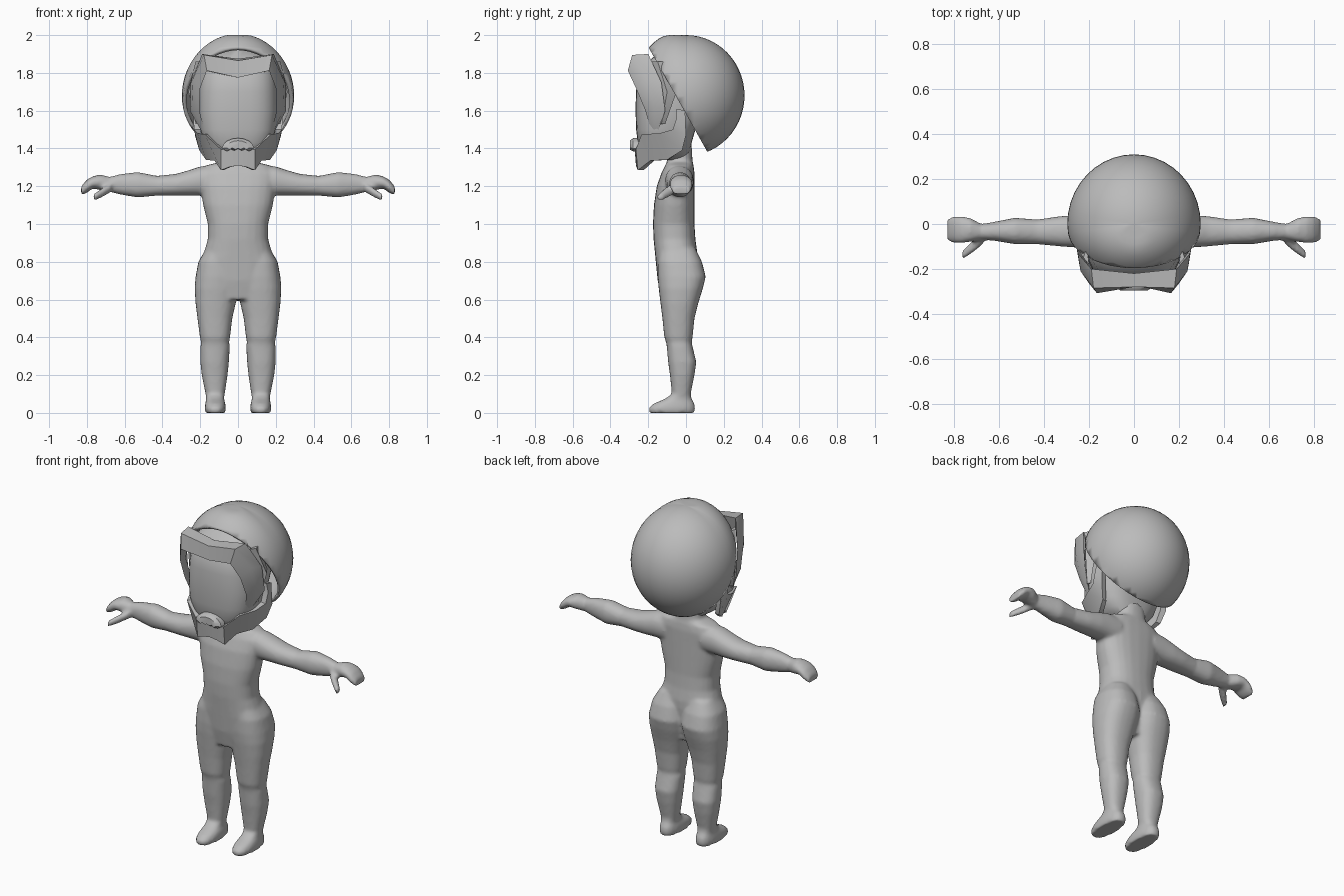
import bpy, bmesh, math
from mathutils import Vector

grey = bpy.data.materials.new("plain grey")
grey.diffuse_color = (0.5, 0.5, 0.5, 1)


def finish(name, bm):
    bmesh.ops.recalc_face_normals(bm, faces=bm.faces)
    me = bpy.data.meshes.new(name)
    bm.to_mesh(me)
    bm.free()
    me.materials.append(grey)
    ob = bpy.data.objects.new(name, me)
    bpy.context.collection.objects.link(ob)
    return ob


def skin(bm, rings):
    """Bridge a list of equal point rings and cap both ends."""
    rows = [[bm.verts.new(p) for p in r] for r in rings]
    n = len(rows[0])
    for a, b in zip(rows, rows[1:]):
        for i in range(n):
            bm.faces.new((a[i], a[(i + 1) % n], b[(i + 1) % n], b[i]))
    bm.faces.new(rows[0][::-1])
    bm.faces.new(rows[-1])


def loft(bm, rows, axis="z", side=1, n=24, power=2.4):
    """Rows are (position, a_min, a_max, b_min, b_max) rounded sections."""
    rings = []
    for t, a0, a1, b0, b1 in rows:
        ring = []
        for i in range(n):
            c, s = math.cos(math.tau * i / n), math.sin(math.tau * i / n)
            a = (a0 + a1) / 2 + (a1 - a0) / 2 * math.copysign(abs(c) ** (2 / power), c)
            b = (b0 + b1) / 2 + (b1 - b0) / 2 * math.copysign(abs(s) ** (2 / power), s)
            p = (a, b, t) if axis == "z" else (t, a, b)
            ring.append((p[0] * side, p[1], p[2]))
        rings.append(ring)
    skin(bm, rings)


def mirrored_band(name, half):
    """Band running through x = 0; half lists the sections from the centre outwards."""
    other = [[(-x, y, z) for x, y, z in s] for s in half[:0:-1]]
    bm = bmesh.new()
    skin(bm, other + half)
    return finish(name, bm)


# Body: torso, legs, arms and thumbs fused into one smooth skin
torso = [(.60, -.15, .15, -.13, .03), (.70, -.19, .19, -.15, .05), (.80, -.205, .205, -.16, .06),
         (.85, -.18, .18, -.165, .06), (.92, -.16, .16, -.172, .05), (1.0, -.16, .16, -.175, .045),
         (1.1, -.185, .185, -.17, .045), (1.2, -.2, .2, -.155, .045), (1.27, -.21, .21, -.13, .045),
         (1.31, -.17, .17, -.11, .04), (1.33, -.09, .09, -.1, .035), (1.42, -.08, .08, -.1, .03)]
leg = [(0, .068, .172, -.195, .045), (.025, .063, .177, -.2, .05), (.05, .067, .173, -.17, .045),
       (.075, .075, .168, -.11, .03), (.1, .07, .172, -.075, .025), (.2, .055, .192, -.085, .045),
       (.27, .048, .2, -.095, .055), (.355, .043, .199, -.102, .034), (.375, .048, .195, -.106, .03),
       (.4, .042, .202, -.115, .035), (.5, .03, .215, -.125, .045), (.58, .012, .225, -.135, .065),
       (.66, -.005, .23, -.145, .09), (.72, -.01, .225, -.15, .105), (.8, 0, .21, -.15, .085),
       (.87, .02, .17, -.14, .05)]
arm = [(.12, -.11, .04, 1.15, 1.31), (.2, -.11, .04, 1.15, 1.305), (.26, -.105, .04, 1.15, 1.285),
       (.33, -.1, .035, 1.15, 1.265), (.43, -.09, .02, 1.15, 1.255), (.53, -.09, .028, 1.14, 1.275),
       (.62, -.075, .01, 1.155, 1.265), (.68, -.07, 0, 1.17, 1.25), (.73, -.08, .028, 1.18, 1.262),
       (.77, -.085, .034, 1.188, 1.252), (.80, -.085, .034, 1.165, 1.235), (.83, -.078, .025, 1.15, 1.2)]
thumb = [(.67, -.09, -.03, 1.17, 1.22), (.72, -.13, -.075, 1.14, 1.19), (.765, -.16, -.12, 1.12, 1.16)]
bm = bmesh.new()
loft(bm, torso)
for s in (1, -1):
    loft(bm, leg, side=s)
    loft(bm, arm, "x", s, power=2.2)
    loft(bm, thumb, "x", s, n=12, power=2)
body = finish("body", bm)
rm = body.modifiers.new("fuse", "REMESH")
rm.mode = "VOXEL"
rm.voxel_size = 0.01
rm.use_smooth_shade = True
sm = body.modifiers.new("soften", "SMOOTH")
sm.factor = 0.5
sm.iterations = 6

# Head with a flat, rounded face
bm = bmesh.new()
loft(bm, [(1.34, -.08, .08, -.18, .0), (1.38, -.14, .14, -.235, .02), (1.43, -.18, .18, -.255, .03),
          (1.5, -.2, .2, -.264, .05), (1.6, -.21, .21, -.267, .1), (1.7, -.21, .21, -.265, .14),
          (1.8, -.2, .2, -.25, .15), (1.86, -.18, .18, -.2, .14), (1.92, -.1, .1, -.13, .1)],
     n=32, power=2.8)
finish("head", bm)

# Hair shell: egg shape sliced by a slanted plane, hollow inside
bm = bmesh.new()
bmesh.ops.create_uvsphere(bm, u_segments=40, v_segments=28, radius=1)
for v in bm.verts:
    x, y, z = v.co
    y *= .31 if y > 0 else .27
    lift = .25 * max(0, -y) * max(0, z)
    v.co = (x * .297, y, min(2.0, 1.68 + .32 * z + lift))
bmesh.ops.bisect_plane(bm, geom=bm.verts[:] + bm.edges[:] + bm.faces[:],
                       plane_co=(0, -.19, 1.92), plane_no=(0, -.545, -.307), clear_outer=True)
shell = finish("hair_shell", bm)
so = shell.modifiers.new("thickness", "SOLIDIFY")
so.thickness = 0.02
so.offset = -1

# Fringe: band over the forehead with a strand down each side
mirrored_band("fringe", [
    [(0, -.272, 1.775), (0, -.28, 1.865), (0, -.22, 1.875), (0, -.235, 1.785)],
    [(.165, -.308, 1.812), (.18, -.285, 1.895), (.19, -.2, 1.9), (.17, -.23, 1.81)],
    [(.2, -.265, 1.72), (.238, -.21, 1.77), (.25, -.13, 1.75), (.215, -.19, 1.70)],
    [(.205, -.215, 1.6), (.245, -.17, 1.62), (.255, -.11, 1.6), (.215, -.14, 1.58)],
    [(.172, -.18, 1.48), (.185, -.17, 1.48), (.19, -.15, 1.485), (.175, -.155, 1.48)]])

# Inner side locks between the fringe strand and the hair shell
for s, label in ((1, "left"), (-1, "right")):
    bm = bmesh.new()
    skin(bm, [[(s * x, y, z) for x, y, z in ring] for ring in (
        [(.2, -.18, 1.86), (.225, -.15, 1.86), (.21, -.1, 1.86)],
        [(.225, -.13, 1.7), (.262, -.1, 1.7), (.23, -.05, 1.7)],
        [(.21, -.14, 1.53), (.225, -.13, 1.53), (.215, -.11, 1.53)])])
    finish("side_lock_" + label, bm)

# Beard: collar from sideburn to sideburn around the chin
edges = [((0, -.272, 1.405), (0, -.265, 1.31)), ((.04, -.272, 1.4), (.045, -.262, 1.302)),
         ((.09, -.265, 1.395), (.09, -.255, 1.285)), ((.175, -.235, 1.475), (.125, -.19, 1.335)),
         ((.215, -.14, 1.48), (.17, -.1, 1.34)), ((.233, -.07, 1.5), (.205, -.02, 1.39)),
         ((.236, -.05, 1.56), (.228, .0, 1.47)), ((.225, -.05, 1.61), (.225, -.005, 1.6))]


def inward(p):
    return (p[0] * .86, -.05 + (p[1] + .05) * .85, p[2])


mirrored_band("beard", [[t, b, inward(b), inward(t)] for t, b in edges])

# Moustache: domed plate with a ragged lower edge
outline = [(.085 * math.cos(math.pi * i / 8), 1.4 + .055 * math.sin(math.pi * i / 8)) for i in range(9)]
outline += [(-.06, 1.385), (-.045, 1.4), (-.02, 1.388), (0, 1.398), (.02, 1.388), (.045, 1.4), (.06, 1.385)]
bm = bmesh.new()
skin(bm, [[(x * k, y, 1.41 + (z - 1.41) * k) for x, z in outline]
          for y, k in ((-.245, 1), (-.28, 1), (-.296, .7))])
finish("moustache", bm)

# Smooth shading with crisp edges on every part
bpy.ops.object.select_all(action="SELECT")
bpy.context.view_layer.objects.active = body
bpy.ops.object.shade_smooth_by_angle(angle=math.radians(40))
